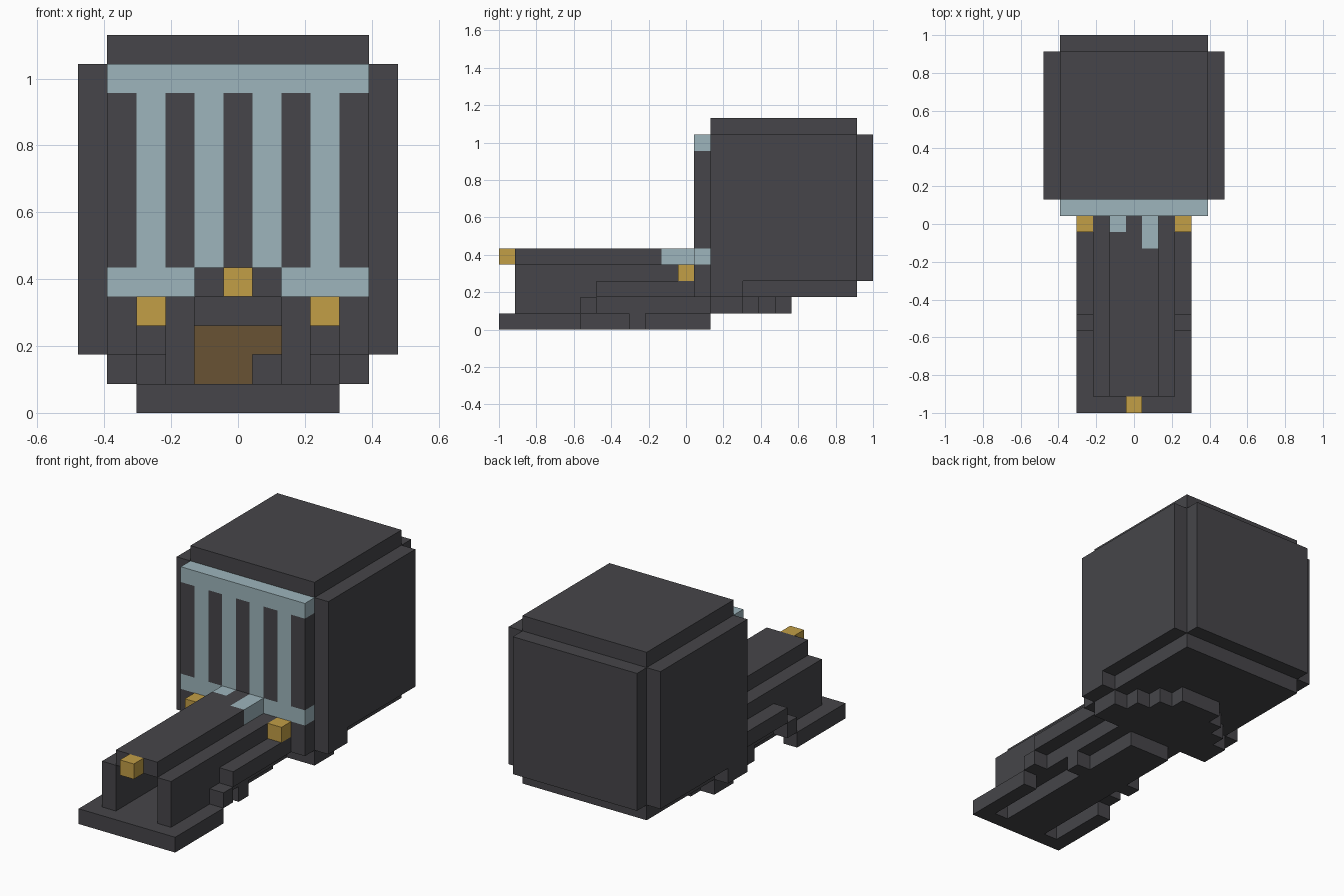
import bpy
import bmesh
from mathutils import Vector

U = 2 / 23  # one block
cube = bpy.data.objects.get("Cube")
if cube:
    bpy.data.objects.remove(cube, do_unlink=True)


def material(name, r, g, b):
    m = bpy.data.materials.new(name)
    m.use_nodes = True
    m.diffuse_color = (r, g, b, 1)
    m.node_tree.nodes["Principled BSDF"].inputs["Base Color"].default_value = (r, g, b, 1)
    return m


dark = material("charcoal", 0.061, 0.060, 0.067)
blue = material("pale blue", 0.337, 0.462, 0.503)
gold = material("brass", 0.539, 0.342, 0.061)
brown = material("brown", 0.141, 0.084, 0.033)


def boxes(name, mat, *ranges, mirror=False):
    """One object from boxes given as (x0, x1, y0, y1, z0, z1) in blocks."""
    bm = bmesh.new()
    for x0, x1, y0, y1, z0, z1 in ranges:
        spans = [(x0, x1), (-x1, -x0)] if mirror else [(x0, x1)]
        for a, b in spans:
            lo, hi = Vector((a, y0, z0)) * U, Vector((b, y1, z1)) * U
            new = bmesh.ops.create_cube(bm, size=1)["verts"]
            bmesh.ops.scale(bm, vec=hi - lo, verts=new)
            bmesh.ops.translate(bm, vec=(lo + hi) / 2, verts=new)
    mesh = bpy.data.meshes.new(name)
    bm.to_mesh(mesh)
    bm.free()
    mesh.materials.append(mat)
    obj = bpy.data.objects.new(name, mesh)
    bpy.context.collection.objects.link(obj)
    return obj


# Large rear housing
boxes("housing_core", dark, (-4.5, 4.5, 1.5, 10.5, 2, 13))
boxes("housing_back", dark, (-4.5, 4.5, 10.5, 11.5, 3, 12))
boxes("housing_side", dark, (4.5, 5.5, 1.5, 10.5, 3, 12),
      (4.5, 5.5, 1.5, 3.5, 2, 3), mirror=True)

# Stepped round underside
boxes("housing_underside", dark, (-4.5, 4.5, 1.5, 3.5, 1, 2),
      *[(-w, w, 7 - w, 8 - w, 1, 2) for w in (3.5, 2.5, 1.5)])

# Front grille: frame bars, slats and the dark slots between them
boxes("grille_rail", blue, (-4.5, 4.5, 0.5, 1.5, 11, 12), (-4.5, 4.5, 0.5, 1.5, 4, 5))
boxes("grille_slat", blue, *[(x - 0.5, x + 0.5, 0.5, 1.5, 5, 11) for x in (-3, -1, 1, 3)])
boxes("grille_slot", dark, *[(x - 0.5, x + 0.5, 0.5, 1.5, 5, 11) for x in (-4, -2, 0, 2, 4)])
boxes("grille_base", dark, (-4.5, 4.5, 0.5, 1.5, 2, 4))

# Base plate, with side rails and small feet
boxes("base_plate", dark, (-1.5, 1.5, -10.5, 1.5, 0, 1), (-3.5, 3.5, -11.5, -10.5, 0, 1))
boxes("base_edge", dark, (2.5, 3.5, -10.5, -6.5, 0, 1), mirror=True)
boxes("base_foot", dark, (1.5, 2.5, -3.5, -2.5, 0, 1), mirror=True)

# Hollow channel: walls and top beam
boxes("channel_wall", dark, (1.5, 2.5, -10.5, 1.5, 1, 4), mirror=True)
boxes("top_beam", dark, (-1.5, 1.5, -10.5, -1.5, 4, 5), (-0.5, 0.5, -1.5, 0.5, 4, 5),
      (-1.5, -0.5, -1.5, -0.5, 4, 5))
boxes("beam_patch", blue, (0.5, 1.5, -1.5, 0.5, 4, 5), (-1.5, -0.5, -0.5, 0.5, 4, 5))
boxes("channel_core", brown, (-1.5, 1.5, -0.5, 0.5, 2, 3), (-1.5, 0.5, -0.5, 0.5, 1, 2))

# Stepped side rails
boxes("side_rail", dark, (2.5, 3.5, -5.5, 0.5, 2, 3), (2.5, 3.5, -6.5, -5.5, 1, 2), mirror=True)

# Brass sights
boxes("front_sight", gold, (-0.5, 0.5, -11.5, -10.5, 4, 5))
boxes("rear_sight", gold, (2.5, 3.5, -0.5, 0.5, 3, 4), mirror=True)
